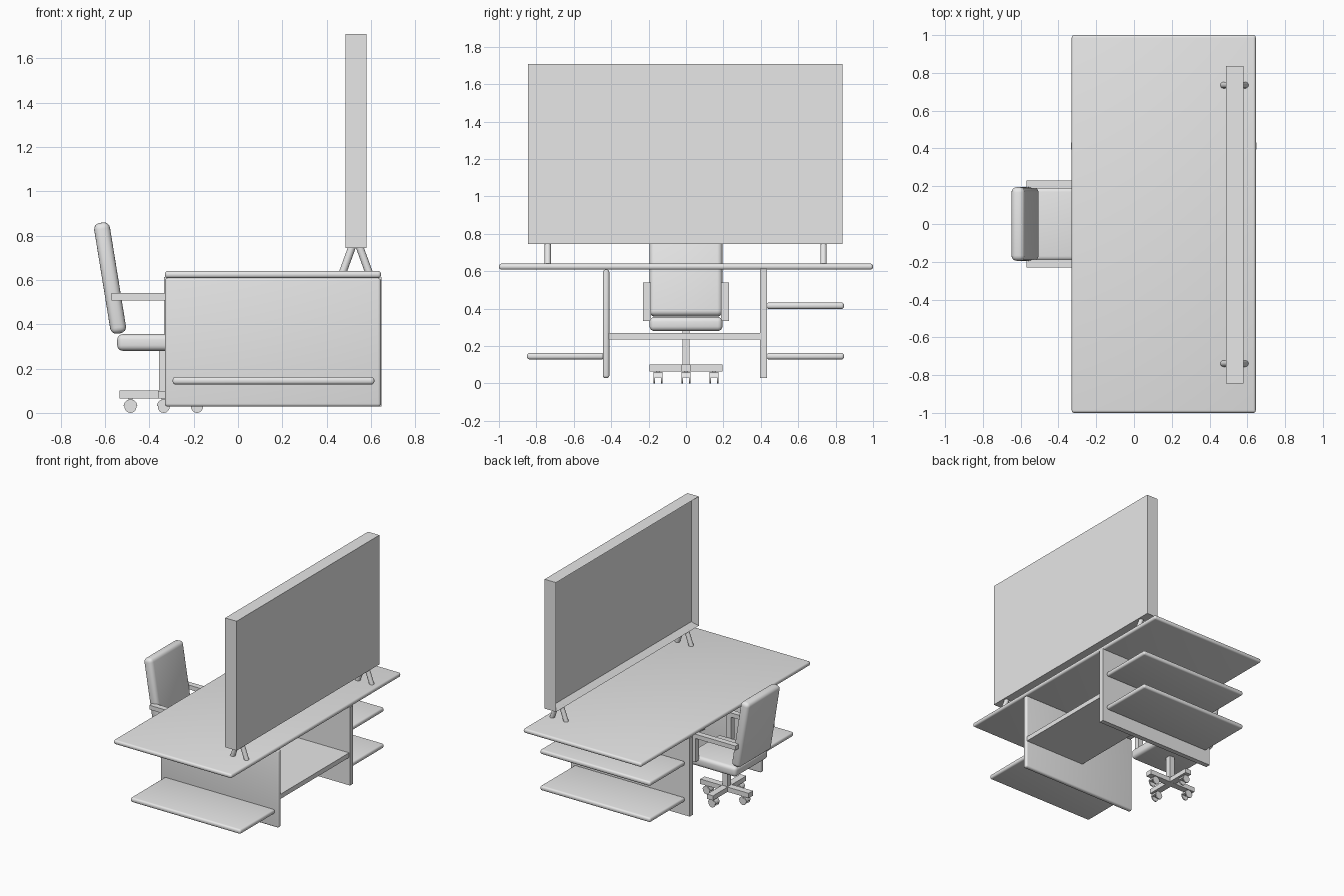
import bpy, bmesh, math
from mathutils import Vector, Matrix

if "Cube" in bpy.data.objects:
    bpy.data.objects.remove(bpy.data.objects["Cube"])

grey = bpy.data.materials.new("light grey")
grey.diffuse_color = (0.8, 0.8, 0.8, 1)
grey.use_nodes = True
grey.node_tree.nodes["Principled BSDF"].inputs["Base Color"].default_value = grey.diffuse_color


def finish(name, bm, smooth=False):
    bmesh.ops.recalc_face_normals(bm, faces=bm.faces[:])
    me = bpy.data.meshes.new(name)
    bm.to_mesh(me)
    bm.free()
    me.materials.append(grey)
    ob = bpy.data.objects.new(name, me)
    bpy.context.collection.objects.link(ob)
    if smooth:
        bpy.ops.object.select_all(action='DESELECT')
        bpy.context.view_layer.objects.active = ob
        ob.select_set(True)
        bpy.ops.object.shade_smooth_by_angle(angle=math.radians(40))
    return ob


def box(name, x, y, z, bevel=0, tilt=0):
    """Box from (min, max) ranges, optionally rounded and tilted about y."""
    bm = bmesh.new()
    bmesh.ops.create_cube(bm, size=1)
    for v in bm.verts:
        v.co = Vector((v.co.x * (x[1] - x[0]), v.co.y * (y[1] - y[0]), v.co.z * (z[1] - z[0])))
    if bevel:
        bmesh.ops.bevel(bm, geom=bm.edges[:], offset=bevel, segments=4, profile=0.5, affect='EDGES')
    centre = Vector((sum(x) / 2, sum(y) / 2, sum(z) / 2))
    bm.transform(Matrix.Translation(centre) @ Matrix.Rotation(tilt, 4, 'Y'))
    return finish(name, bm, bevel > 0)


def rod(name, a, b, r, sides=20):
    """Cylinder between two points."""
    a, b = Vector(a), Vector(b)
    bm = bmesh.new()
    bmesh.ops.create_cone(bm, cap_ends=True, segments=sides, radius1=r, radius2=r, depth=(b - a).length)
    rot = (b - a).to_track_quat('Z', 'Y').to_matrix().to_4x4()
    bm.transform(Matrix.Translation((a + b) / 2) @ rot)
    return finish(name, bm, True)


def prism(name, pts, y0, y1):
    """Extrude an x-z outline along y."""
    bm = bmesh.new()
    f = bm.faces.new([bm.verts.new((px, y0, pz)) for px, pz in pts])
    new = bmesh.ops.extrude_face_region(bm, geom=[f])["geom"]
    bmesh.ops.translate(bm, vec=(0, y1 - y0, 0), verts=[g for g in new if isinstance(g, bmesh.types.BMVert)])
    return finish(name, bm, True)


# Desk
box("desk_top", (-0.33, 0.645), (-1, 1), (0.608, 0.64), 0.014)
box("left_panel", (-0.33, 0.645), (-0.445, -0.41), (0.028, 0.608), 0.014)
box("right_panel", (-0.333, 0.648), (0.395, 0.432), (0.028, 0.612))
box("middle_shelf", (0.13, 0.64), (-0.412, 0.397), (0.235, 0.27))
box("left_low_shelf", (-0.295, 0.615), (-0.85, -0.438), (0.128, 0.162), 0.014)
box("right_low_shelf", (-0.295, 0.615), (0.43, 0.845), (0.128, 0.162), 0.014)
box("right_high_shelf", (-0.295, 0.615), (0.43, 0.845), (0.398, 0.432), 0.014)

# Screen with a recessed display facing the chair
bm = bmesh.new()
bmesh.ops.create_cube(bm, size=1)
for v in bm.verts:
    v.co = Vector((0.533 + v.co.x * 0.094, -0.004 + v.co.y * 1.682, 1.226 + v.co.z * 0.964))
bm.normal_update()
display = [f for f in bm.faces if f.normal.x < -0.9]
bmesh.ops.inset_region(bm, faces=display, thickness=0.045)
bmesh.ops.translate(bm, vec=(0.04, 0, 0), verts=display[0].verts[:])
finish("screen", bm)

# Splayed screen feet
for y in (-0.739, 0.735):
    rod("screen_foot_front", (0.515, y, 0.75), (0.473, y, 0.635), 0.017)
    rod("screen_foot_back", (0.548, y, 0.75), (0.59, y, 0.635), 0.017)

# Chair cushions
box("seat", (-0.545, -0.135), (-0.195, 0.195), (0.28, 0.355), 0.025)
box("backrest", (-0.613, -0.541), (-0.195, 0.195), (0.355, 0.861), 0.028, -math.radians(9.2))

# Armrests
for s in (-1, 1):
    y = sorted((s * 0.187, s * 0.23))
    box("armrest", (-0.57, -0.2), y, (0.508, 0.54))
    box("armrest_post", (-0.24, -0.2), y, (0.333, 0.509))

# Chair column and cross base
CX = -0.335
box("column", (CX - 0.022, CX + 0.022), (-0.02, 0.02), (0.09, 0.285))
box("base_arm_x", (CX - 0.2, CX + 0.2), (-0.025, 0.025), (0.064, 0.1))
box("base_arm_y", (CX - 0.025, CX + 0.025), (-0.195, 0.195), (0.0645, 0.0995))

# Casters: hood with a disc on each side
for dx, dy in ((0.15, 0), (-0.15, 0), (0, 0.15), (0, -0.15)):
    x = CX + dx
    arc = [math.pi * i / 12 for i in range(13)]
    prism("caster_hood", [(x + 0.031 * math.cos(a), 0.03 + 0.031 * math.sin(a)) for a in arc], dy - 0.024, dy + 0.024)
    box("caster_stem", (x - 0.01, x + 0.01), (dy - 0.01, dy + 0.01), (0.04, 0.07))
    for s in (-1, 1):
        rod("caster_wheel", (x, dy + s * 0.016, 0.027), (x, dy + s * 0.025, 0.027), 0.027)
